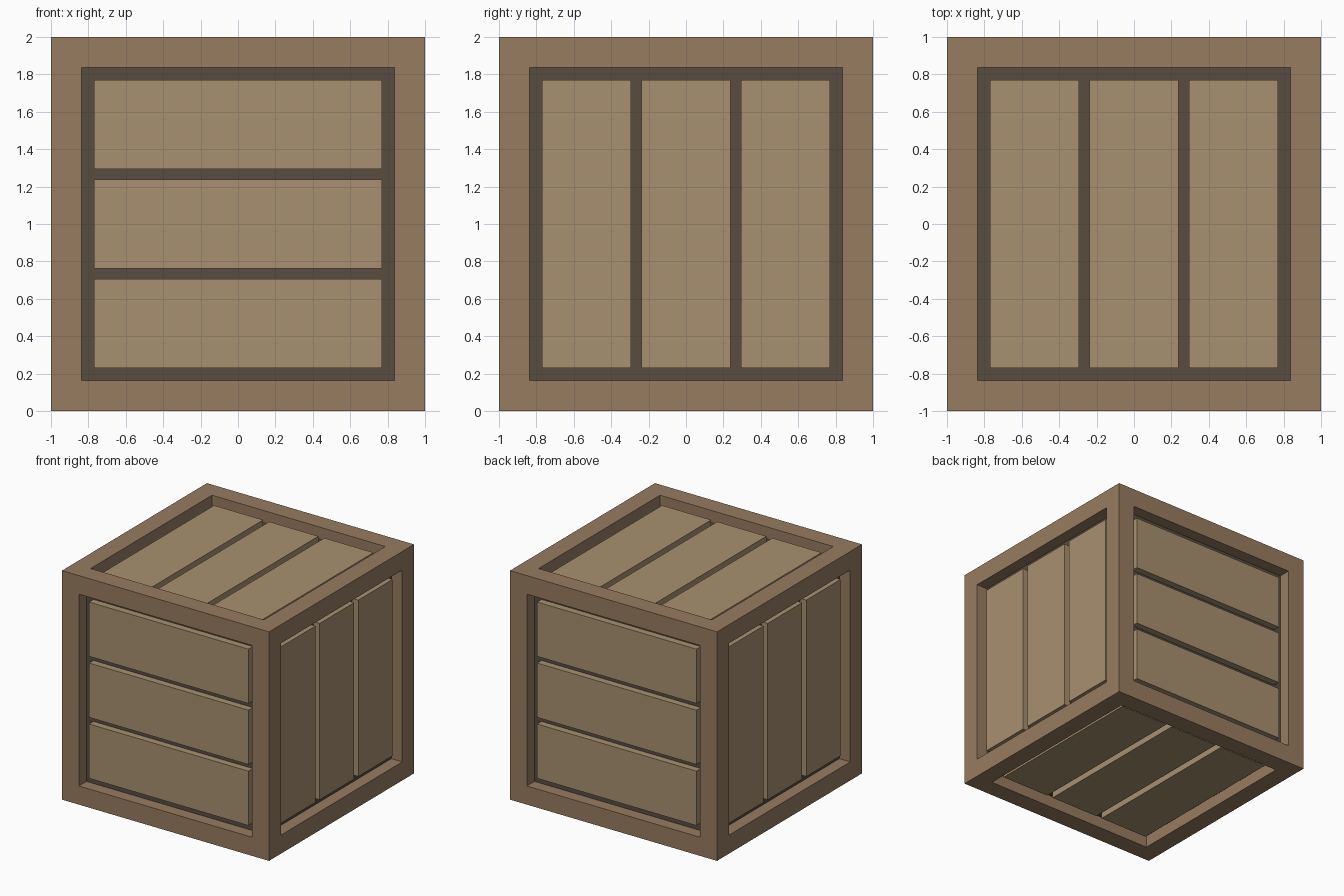
import bpy
import bmesh
from mathutils import Matrix, Vector

RIM = 0.23        # width of the frame border
PANEL = 0.045     # depth of the plank faces below the frame
FLOOR = 0.105     # depth of the dark backing in the gaps
GAP = 0.058       # slot between planks
OPEN = 2 - 2 * RIM
PLANK = (OPEN - 2 * GAP) / 3

cube = bpy.data.objects.get("Cube")
if cube:
    bpy.data.objects.remove(cube, do_unlink=True)


def material(name, rgb):
    mat = bpy.data.materials.new(name)
    mat.use_nodes = True
    mat.diffuse_color = (*rgb, 1)
    mat.node_tree.nodes["Principled BSDF"].inputs["Base Color"].default_value = (*rgb, 1)
    return mat


frame_wood = material("frame_wood", (0.31, 0.20, 0.117))
plank_wood = material("plank_wood", (0.39, 0.28, 0.163))
gap_dark = material("gap_dark", (0.098, 0.073, 0.051))


def add_object(name, bm, *mats):
    mesh = bpy.data.meshes.new(name)
    bm.to_mesh(mesh)
    bm.free()
    for mat in mats:
        mesh.materials.append(mat)
    obj = bpy.data.objects.new(name, mesh)
    bpy.context.collection.objects.link(obj)
    return obj


# Frame: a cube with a square recess sunk into each side
bm = bmesh.new()
bmesh.ops.create_cube(bm, size=2, matrix=Matrix.Translation((0, 0, 1)))
sides = bm.faces[:]
bmesh.ops.inset_individual(bm, faces=sides, thickness=RIM)
bm.normal_update()
for face in bmesh.ops.extrude_discrete_faces(bm, faces=sides)["faces"]:
    face.material_index = 1
    bmesh.ops.translate(bm, verts=face.verts, vec=face.normal * -FLOOR)
add_object("crate_frame", bm, frame_wood, gap_dark)

# Planks: three boards per side, stacked along the given axis
thickness = FLOOR - PANEL
panels = {
    "front": ((0, -1, 0), (0, 0, 1)),
    "back": ((0, 1, 0), (0, 0, 1)),
    "right": ((1, 0, 0), (0, 1, 0)),
    "left": ((-1, 0, 0), (0, 1, 0)),
    "top": ((0, 0, 1), (1, 0, 0)),
    "bottom": ((0, 0, -1), (1, 0, 0)),
}
# The model's own left is +x
panels["left"], panels["right"] = panels["right"], panels["left"]

for side, (normal, stack) in panels.items():
    normal, stack = Vector(normal), Vector(stack)
    size = [OPEN] * 3
    for i in range(3):
        if normal[i]:
            size[i] = thickness
        elif stack[i]:
            size[i] = PLANK
    for n in (-1, 0, 1):
        centre = Vector((0, 0, 1)) + normal * (1 - PANEL - thickness / 2) + stack * n * (PLANK + GAP)
        bm = bmesh.new()
        bmesh.ops.create_cube(bm, size=1, matrix=Matrix.Translation(centre) @ Matrix.Diagonal((*size, 1)))
        add_object(f"{side}_plank_{n + 2}", bm, plank_wood)
